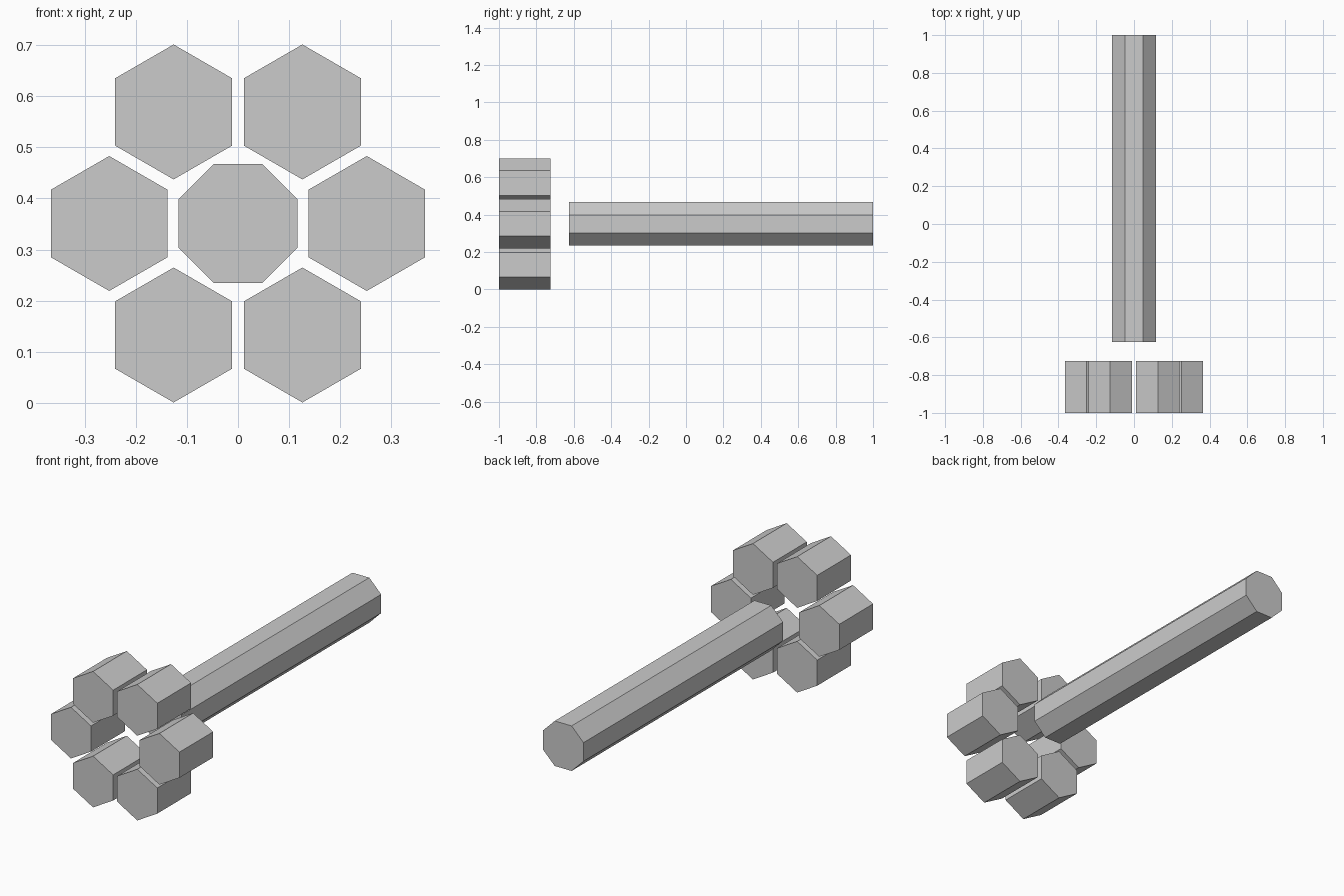
import bpy
from math import pi, sin, cos

if "Cube" in bpy.data.objects:
    bpy.data.objects.remove(bpy.data.objects["Cube"])

AXIS_Z = 0.351   # height of the shared axis


def prism(name, sides, radius, x, z, y0, y1, roll=0.0):
    """Capped flat-sided prism running along y; with no roll a corner points up."""
    bpy.ops.mesh.primitive_cylinder_add(
        vertices=sides, radius=radius, depth=y1 - y0,
        location=(x, (y0 + y1) / 2, z), rotation=(pi / 2, 0, roll))
    obj = bpy.context.object
    # roll is about the prism's own axis, so it is set as a y turn
    obj.rotation_mode = 'XZY'
    obj.rotation_euler = (pi / 2, roll, 0)
    obj.name = name
    bpy.ops.object.transform_apply(location=False, rotation=True, scale=False)
    return obj


# Octagonal shaft with a flat side on top
prism("shaft", 8, 0.116 / cos(pi / 8), 0, AXIS_Z, -0.625, 1.0, roll=pi / 8)

# Ring of six hexagonal blocks in front of the shaft
for i in range(6):
    a = i * pi / 3
    prism(f"hex_block_{i + 1}", 6, 0.132, 0.252 * cos(a),
          AXIS_Z + 0.252 * sin(a), -1.0, -0.725)
